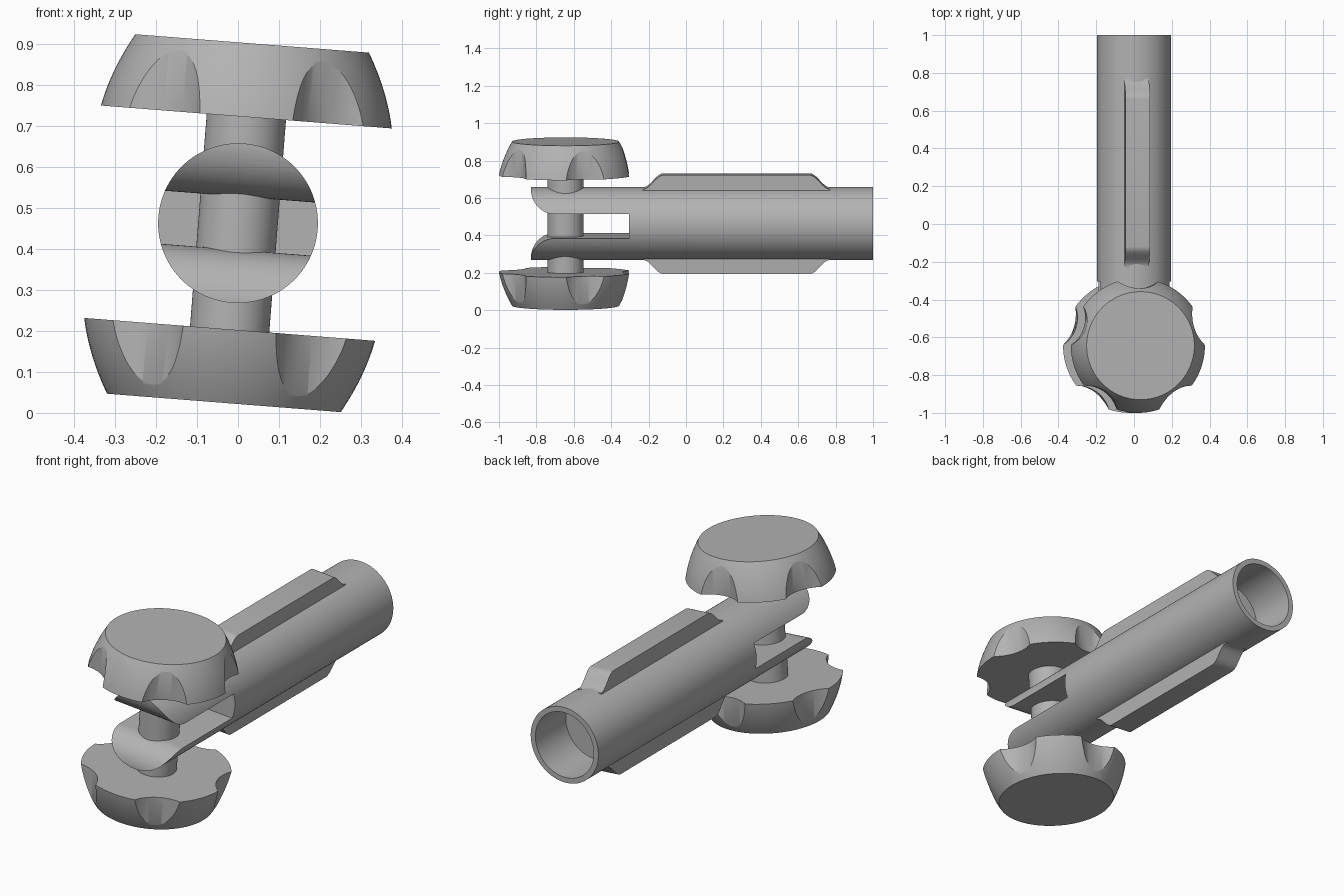
import bpy, bmesh
from math import sin, cos, pi, radians
from mathutils import Matrix, Vector

old = bpy.data.objects.get("Cube")
if old:
    bpy.data.objects.remove(old, do_unlink=True)

grey = bpy.data.materials.new("plain grey")
grey.use_nodes = True
grey.diffuse_color = (0.45, 0.45, 0.45, 1)
grey.node_tree.nodes["Principled BSDF"].inputs["Base Color"].default_value = (0.45, 0.45, 0.45, 1)

# Clamp, slot and ribs share one frame, rolled slightly about the tube axis
FRAME = Matrix.Translation((0, 0, 0.463)) @ Matrix.Rotation(radians(4.5), 4, 'Y')
PIVOT_Y = -0.644


def add_object(name, bm, local=Matrix()):
    bmesh.ops.recalc_face_normals(bm, faces=bm.faces)
    bm.transform(FRAME @ local)
    mesh = bpy.data.meshes.new(name)
    bm.to_mesh(mesh)
    bm.free()
    mesh.materials.append(grey)
    obj = bpy.data.objects.new(name, mesh)
    bpy.context.collection.objects.link(obj)
    return obj


def activate(obj):
    bpy.ops.object.select_all(action='DESELECT')
    obj.select_set(True)
    bpy.context.view_layer.objects.active = obj


def cut(obj, cutter):
    mod = obj.modifiers.new("cut", 'BOOLEAN')
    mod.operation, mod.solver, mod.object = 'DIFFERENCE', 'EXACT', cutter
    activate(obj)
    bpy.ops.object.modifier_apply(modifier=mod.name)
    bpy.data.objects.remove(cutter, do_unlink=True)


def smooth(obj):
    activate(obj)
    bpy.ops.object.shade_smooth_by_angle(angle=radians(30))


def lathe(profile, steps=96):
    """Revolve (radius, height) points about z, with flat end caps."""
    bm = bmesh.new()
    rings = [[bm.verts.new((r * cos(2 * pi * i / steps), r * sin(2 * pi * i / steps), h))
              for i in range(steps)] for r, h in profile]
    for a, b in zip(rings, rings[1:]):
        for i in range(steps):
            j = (i + 1) % steps
            bm.faces.new((a[i], a[j], b[j], b[i]))
    bm.faces.new(rings[0])
    bm.faces.new(rings[-1])
    return bm


def extrude_x(points, half_width):
    """Extrude a (y, height) outline symmetrically along x."""
    bm = bmesh.new()
    face = bm.faces.new([bm.verts.new((-half_width, y, h)) for y, h in points])
    ext = bmesh.ops.extrude_face_region(bm, geom=[face])
    moved = [v for v in ext["geom"] if isinstance(v, bmesh.types.BMVert)]
    bmesh.ops.translate(bm, vec=Vector((2 * half_width, 0, 0)), verts=moved)
    return bm


# Tube: solid rod with a blind bore in the back end
ALONG_Y = Matrix.Rotation(-pi / 2, 4, 'X')
tube = add_object("tube", lathe([(0.195, -0.9), (0.195, 1.0)]), ALONG_Y)
cut(tube, add_object("bore_cutter", lathe([(0.168, 0.75), (0.168, 1.1)]), ALONG_Y))

# Fork: slot whose mouth flares out around rounded prong ends
flare = [(-0.70 - 0.13 * sin(a), 0.195 - 0.13 * cos(a))
         for a in (pi / 2 * i / 16 for i in range(17))]
upper = [(-0.304, 0.065)] + flare + [(-0.83, 0.25), (-1.0, 0.25)]
lower = [(y, -h) for y, h in reversed(upper)]
cut(tube, add_object("slot_cutter", extrude_x(upper + lower, 0.4)))
smooth(tube)

# Ribs above and below the tube, with S-shaped ends
ramp = [(i / 12, 0.5 - 0.5 * cos(pi * i / 12)) for i in range(13)]
rise = [(-0.23 + 0.11 * t, 0.19 + 0.075 * s) for t, s in ramp]
fall = [(0.54 - y, h) for y, h in reversed(rise)]
outline = [(-0.23, 0.175)] + rise + fall + [(0.77, 0.175)]
for name, turn in (("top_rib", 0), ("bottom_rib", pi)):
    smooth(add_object(name, extrude_x(outline, 0.065), Matrix.Rotation(turn, 4, 'Y')))

# Clamp bolt through the fork
AT_PIVOT = Matrix.Translation((0, PIVOT_Y, 0))
smooth(add_object("bolt", lathe([(0.097, -0.27), (0.097, 0.27)], 64), AT_PIVOT))

# Knobs: domed sides with five finger scallops
dome = [(0.356 - 0.036 * t - 0.034 * t * t, 0.26 + 0.18 * t)
        for t in (i / 12 for i in range(13))]
for name, turn in (("top_knob", 0), ("bottom_knob", pi)):
    place = AT_PIVOT @ Matrix.Rotation(turn, 4, 'Y')
    knob = add_object(name, lathe(dome), place)
    for i in range(5):
        angle = pi / 2 + i * 2 * pi / 5
        spot = Matrix.Translation((0.476 * cos(angle), 0.476 * sin(angle), 0))
        cut(knob, add_object("scallop_cutter", lathe([(0.173, 0.2), (0.173, 0.5)], 80),
                             place @ spot))
    smooth(knob)
